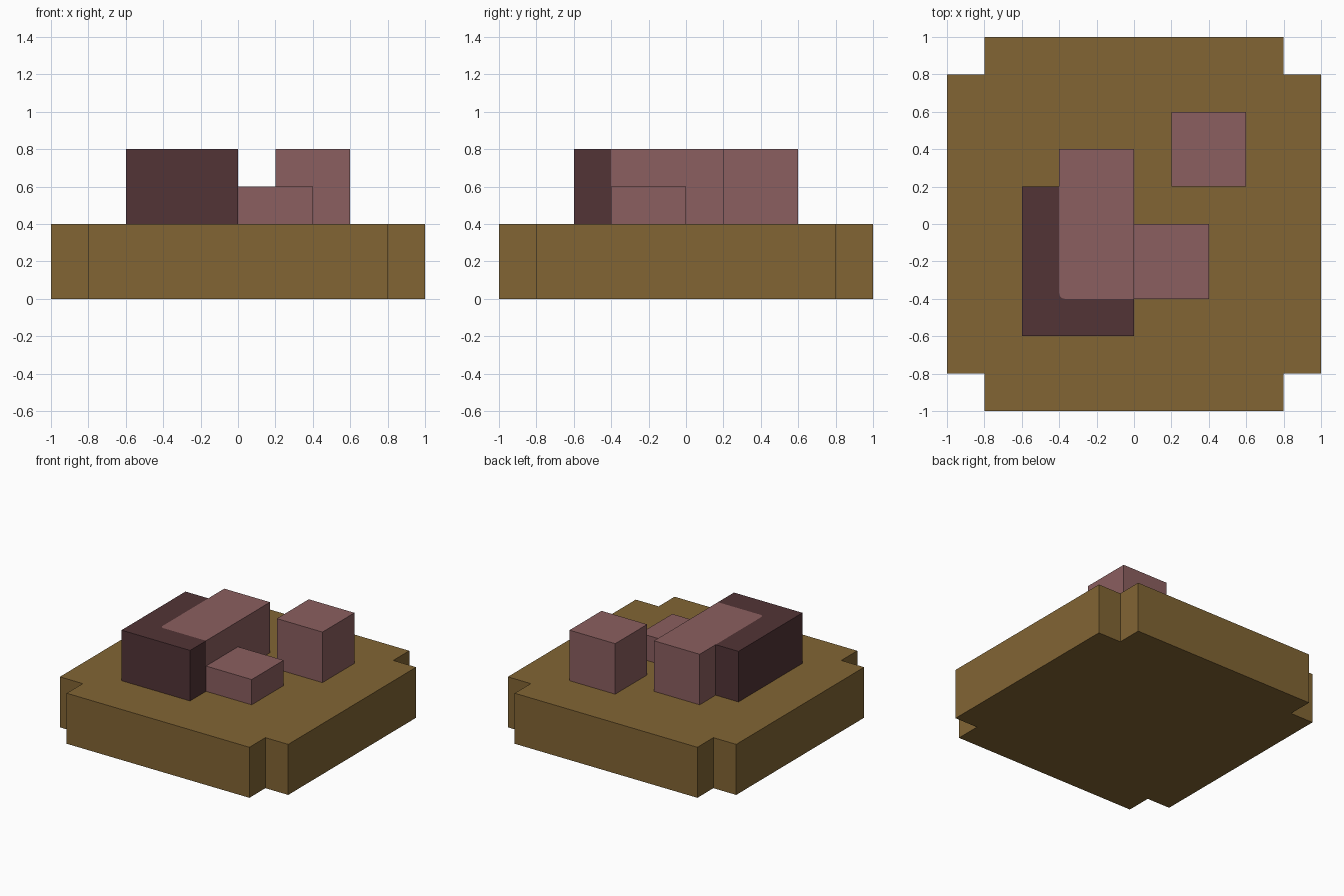
import bpy
import bmesh
import math

if "Cube" in bpy.data.objects:
    bpy.data.objects.remove(bpy.data.objects["Cube"], do_unlink=True)


def material(name, rgb):
    mat = bpy.data.materials.new(name)
    mat.use_nodes = True
    mat.diffuse_color = (*rgb, 1)
    mat.node_tree.nodes["Principled BSDF"].inputs["Base Color"].default_value = (*rgb, 1)
    return mat


def prism(name, outline, z0, z1, mat):
    """Extrude a counter-clockwise outline from z0 up to z1."""
    bm = bmesh.new()
    base = bm.faces.new([bm.verts.new((x, y, z0)) for x, y in outline])
    top = bmesh.ops.extrude_face_region(bm, geom=[base], use_keep_orig=True)["geom"]
    bmesh.ops.translate(bm, vec=(0, 0, z1 - z0),
                        verts=[g for g in top if isinstance(g, bmesh.types.BMVert)])
    bmesh.ops.recalc_face_normals(bm, faces=bm.faces)
    mesh = bpy.data.meshes.new(name)
    bm.to_mesh(mesh)
    bm.free()
    mesh.materials.append(mat)
    obj = bpy.data.objects.new(name, mesh)
    bpy.context.collection.objects.link(obj)
    return obj


def rect(x0, y0, x1, y1):
    return [(x0, y0), (x1, y0), (x1, y1), (x0, y1)]


brown = material("earth brown", (0.223, 0.130, 0.034))
pink = material("dusty pink", (0.258, 0.114, 0.116))
maroon = material("dark maroon", (0.084, 0.034, 0.037))

# Base slab with square notches in its corners
a, b = 1.0, 0.8
prism("base_slab", [(-b, -a), (b, -a), (b, -b), (a, -b), (a, b), (b, b),
                    (b, a), (-b, a), (-b, b), (-a, b), (-a, -b), (-b, -b)], 0, 0.4, brown)

# Rounded corner shared by the long block and the wall around it
r = 0.03
corner = [(-0.4 + r - r * math.cos(t), -0.4 + r - r * math.sin(t))
          for t in (i * math.pi / 12 for i in range(7))]

# Blocks standing on the slab
prism("long_block", corner + [(0, -0.4), (0, 0.4), (-0.4, 0.4)], 0.4, 0.8, pink)
prism("corner_wall", [(-0.6, -0.6), (0, -0.6), (0, -0.4)] + corner[::-1]
      + [(-0.4, 0.2), (-0.6, 0.2)], 0.4, 0.8, maroon)
prism("low_block", rect(0, -0.4, 0.4, 0), 0.4, 0.6, pink)
prism("tall_block", rect(0.2, 0.2, 0.6, 0.6), 0.4, 0.8, pink)
